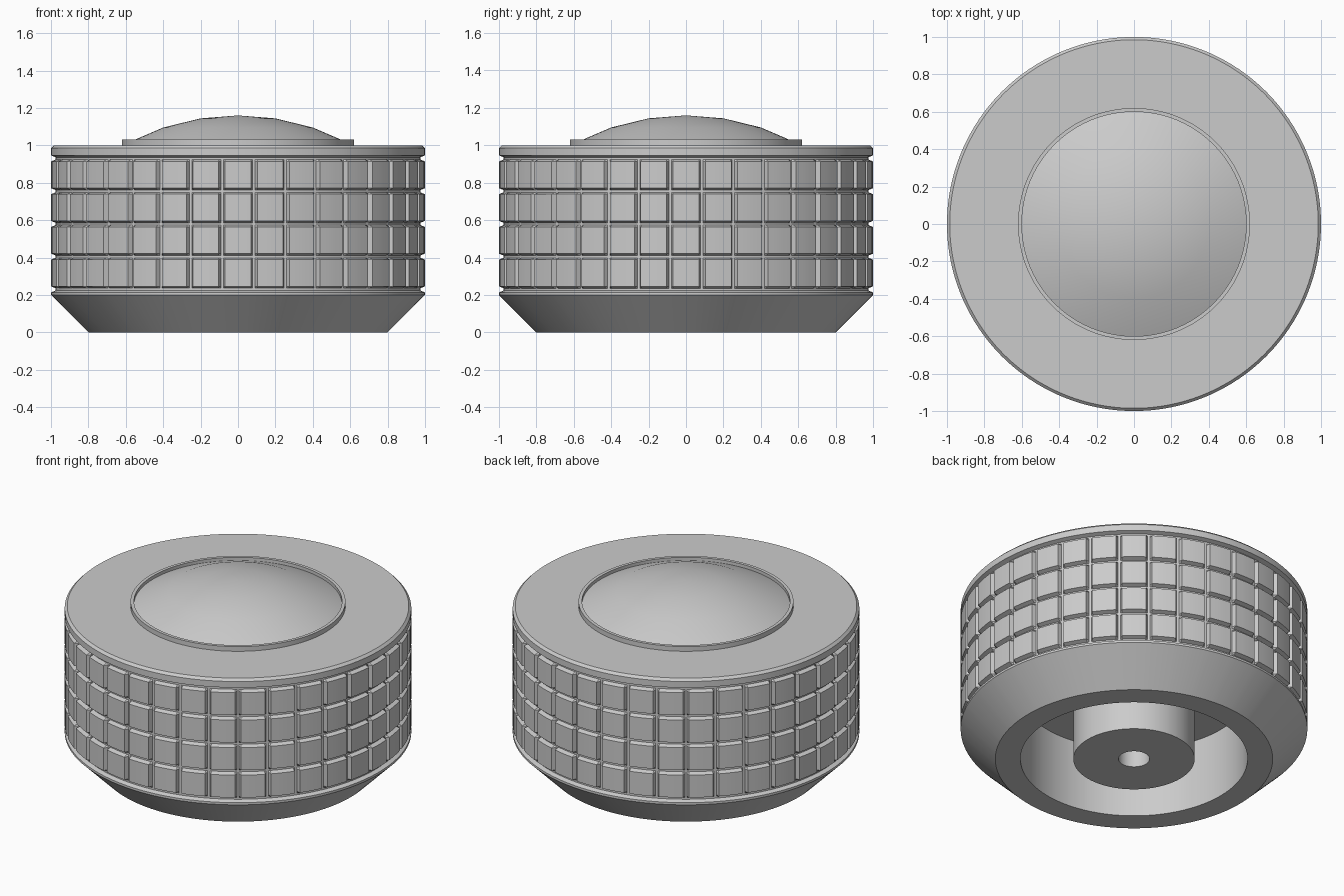
import bpy, bmesh
from math import radians, sin, cos, sqrt

if "Cube" in bpy.data.objects:
    bpy.data.objects.remove(bpy.data.objects["Cube"])


def lathe(name, profile, degrees, radius=lambda r, z, i: r):
    """Revolve (r, z) points around z; radius() may vary r per angle index."""
    bm = bmesh.new()
    rows = []
    for r, z in profile:
        row = []
        for i, d in enumerate(degrees):
            q = radius(r, z, i)
            row.append(bm.verts.new((q * cos(radians(d)), q * sin(radians(d)), z)))
        rows.append(row)
    n = len(degrees)
    for a, b in zip(rows, rows[1:]):
        for i in range(n):
            bm.faces.new((a[i], a[(i + 1) % n], b[(i + 1) % n], b[i]))
    bmesh.ops.remove_doubles(bm, verts=bm.verts, dist=1e-5)
    bmesh.ops.recalc_face_normals(bm, faces=bm.faces)
    mesh = bpy.data.meshes.new(name)
    bm.to_mesh(mesh)
    bm.free()
    obj = bpy.data.objects.new(name, mesh)
    bpy.context.collection.objects.link(obj)
    bpy.ops.object.select_all(action='DESELECT')
    obj.select_set(True)
    bpy.context.view_layer.objects.active = obj
    bpy.ops.object.shade_smooth_by_angle(angle=radians(30))
    return obj


# Grip grid: 36 columns, four rows of pads between five ring grooves
FLOOR = 0.975
LOW, HIGH, PITCH = 0.23, 0.93, 0.175
OFFSETS = [-1.0, -0.4, 0.4, 1.0, 3.7, 6.3]
angles = [5 + 10 * k + o for k in range(36) for o in OFFSETS]


def grip(r, z, i):
    in_band = LOW - 0.007 < z < HIGH + 0.007
    in_slot = i % len(OFFSETS) in (1, 2)
    return FLOOR if in_band and in_slot and r > 0.9 else r


# Knob body: screw hole, flush boss, hollow underside, chamfer, grip and top
profile = [(0, 0.4), (0.09, 0.4), (0.09, 0), (0.35, 0), (0.35, 0.44),
           (0.655, 0.44), (0.655, 0), (0.8, 0), (1, 0.2)]
for k in range(5):
    c = LOW + k * PITCH
    profile += [(1, c - 0.016), (FLOOR, c - 0.006), (FLOOR, c + 0.006), (1, c + 0.016)]
profile += [(1, 0.985), (0.985, 1), (0, 1)]
lathe("knob_body", profile, angles, grip)

# Thin raised ring around the cap
round_angles = [d * 3.75 for d in range(96)]
lathe("cap_ring", [(0.60, 1), (0.62, 1), (0.62, 1.03), (0.60, 1.03), (0.60, 1)], round_angles)

# Shallow domed cap, a slice of a sphere
R = 1.27
dome = [(r, 1.16 - R + sqrt(R * R - r * r)) for r in (0, 0.2, 0.4, 0.6)]
lathe("domed_cap", dome + [(0.6, 1.0)], round_angles)
